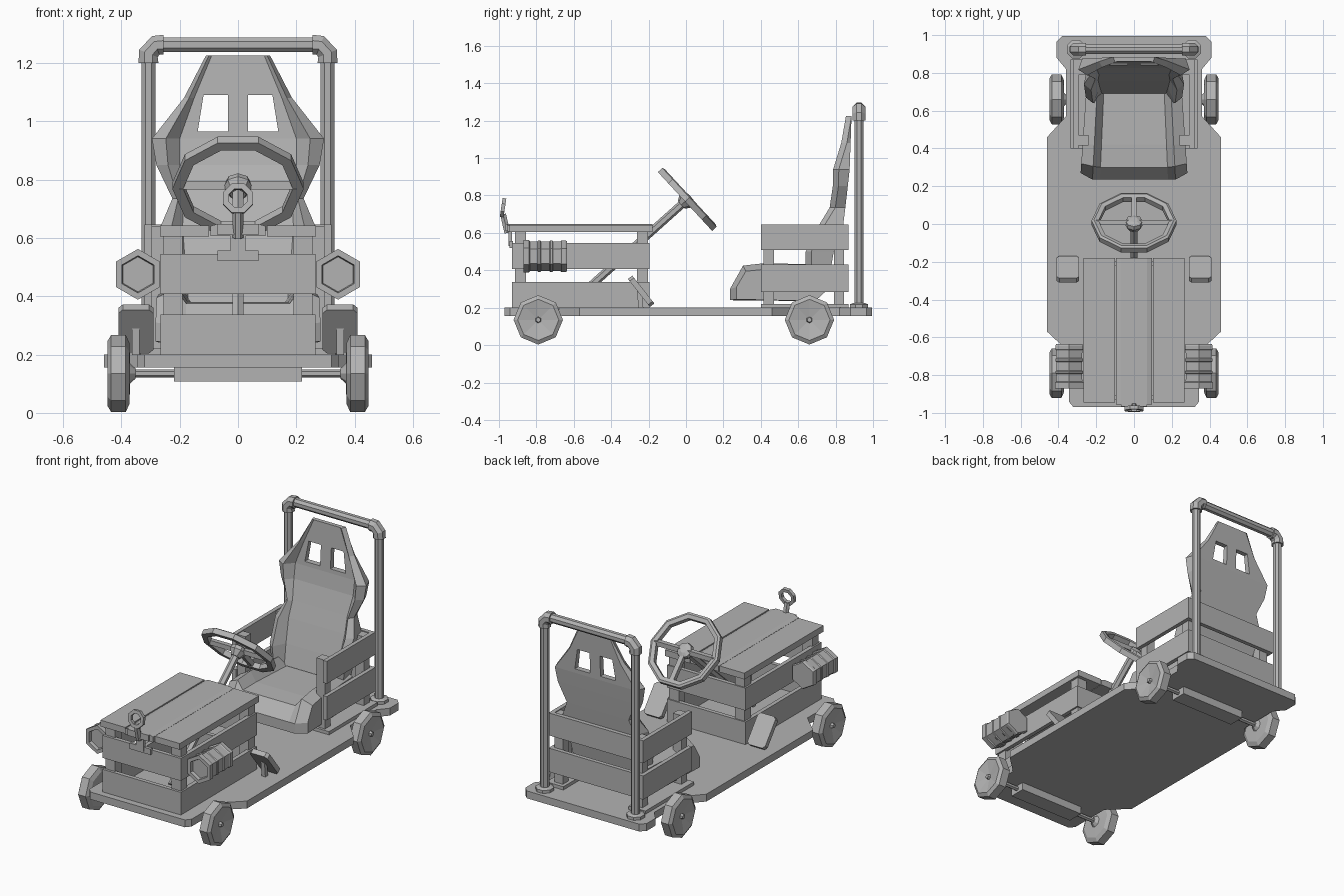
import bpy, bmesh, math
from mathutils import Vector, Matrix

if "Cube" in bpy.data.objects:
    bpy.data.objects.remove(bpy.data.objects["Cube"], do_unlink=True)

GREY = bpy.data.materials.new("plain_grey")
GREY.use_nodes = True
GREY.diffuse_color = (0.45, 0.45, 0.45, 1)
GREY.node_tree.nodes["Principled BSDF"].inputs["Base Color"].default_value = GREY.diffuse_color


def loft(name, rings, closed=False):
    """Skin a list of equal-length point rings; cap the ends unless closed."""
    bm = bmesh.new()
    rows = [[bm.verts.new(p) for p in ring] for ring in rings]
    n = len(rows[0])
    pairs = list(zip(rows, rows[1:])) + ([(rows[-1], rows[0])] if closed else [])
    for a, b in pairs:
        for i in range(n):
            j = (i + 1) % n
            bm.faces.new((a[i], a[j], b[j], b[i]))
    if not closed:
        bm.faces.new(rows[0])
        bm.faces.new(rows[-1])
    bmesh.ops.recalc_face_normals(bm, faces=bm.faces)
    mesh = bpy.data.meshes.new(name)
    bm.to_mesh(mesh)
    bm.free()
    mesh.materials.append(GREY)
    ob = bpy.data.objects.new(name, mesh)
    bpy.context.collection.objects.link(ob)
    return ob


def box(name, x, y, z):
    return loft(name, [[(x[0], y[0], h), (x[1], y[0], h), (x[1], y[1], h), (x[0], y[1], h)] for h in z])


def ring(centre, axis, r, n, phase=0.0):
    """Regular polygon around an axis; phase 0 puts a corner at the top."""
    axis = Vector(axis).normalized()
    up = Vector((1, 0, 0)) if abs(axis.z) > 0.95 else Vector((0, 0, 1))
    u = (up - axis * up.dot(axis)).normalized()
    v = axis.cross(u)
    angles = [phase + math.tau * i / n for i in range(n)]
    return [Vector(centre) + (u * math.cos(a) + v * math.sin(a)) * r for a in angles]


def lathe(name, origin, axis, profile, n, phase=0.0, closed=False):
    axis = Vector(axis).normalized()
    return loft(name, [ring(Vector(origin) + axis * d, axis, r, n, phase) for d, r in profile], closed)


def tube(name, a, b, r, n=6, phase=0.0):
    d = Vector(b) - Vector(a)
    return lathe(name, a, d, [(0, r), (d.length, r)], n, phase)


SIDES = ((1, "left"), (-1, "right"))

# Floor board
half = [(0.32, -0.97), (0.345, -0.94), (0.345, -0.68), (0.38, -0.645), (0.46, -0.57), (0.46, 0.46),
        (0.36, 0.57), (0.36, 0.82), (0.41, 0.88), (0.41, 0.965), (0.38, 0.995)]
outline = half + [(-x, y) for x, y in reversed(half)]
loft("floor_board", [[(x, y, z) for x, y in outline] for z in (0.155, 0.2)])

# Wheels and axles
for y, end in ((-0.79, "front"), (0.66, "rear")):
    box(end + "_axle_block", (-0.22, 0.22), (y - 0.05, y + 0.05), (0.108, 0.155))
    tube(end + "_axle", (-0.4, y, 0.135), (0.4, y, 0.135), 0.014)
    for s, side in SIDES:
        lathe(f"{end}_{side}_wheel", (0, y, 0.135), (s, 0, 0),
              [(0.352, 0.018), (0.37, 0.035), (0.372, 0.105), (0.385, 0.132), (0.435, 0.132),
               (0.448, 0.11), (0.432, 0.02)], 8)
        lathe(f"{end}_{side}_hub_cap", (0, y, 0.135), (s, 0, 0), [(0.42, 0.02), (0.448, 0.013)], 6)

# Front crate: slats, corner posts and lid planks
for z, row in (((0.2, 0.338), "lower"), ((0.408, 0.545), "upper")):
    for s, side in SIDES:
        box(f"hood_{row}_{side}_slat", sorted((s * 0.24, s * 0.265)), (-0.93, -0.195), z)
    box(f"hood_{row}_front_slat", (-0.24, 0.24), (-0.93, -0.905), z)
    box(f"hood_{row}_back_slat", (-0.24, 0.24), (-0.22, -0.195), z)
for s, side in SIDES:
    for y, end in ((-0.915, "front"), (-0.262, "back")):
        box(f"hood_{end}_{side}_post", sorted((s * 0.19, s * 0.255)), (y, y + 0.06), (0.2, 0.606))
    box(f"hood_{side}_plank", sorted((s * 0.1, s * 0.268)), (-0.945, -0.18), (0.605, 0.643))
loft("hood_middle_plank", [[(x, y, z) for x, z in ((-0.095, 0.607), (0.095, 0.607), (0.095, 0.64),
                           (0.07, 0.648), (-0.07, 0.648), (-0.095, 0.64))] for y in (-0.955, -0.18)])

# Tin can headlights: ribbed, with a recessed front
can = [(0.0, 0.08), (0.01, 0.085), (0.03, 0.085), (0.036, 0.08), (0.075, 0.079), (0.08, 0.084), (0.09, 0.084),
       (0.095, 0.079), (0.14, 0.079), (0.145, 0.084), (0.155, 0.084), (0.16, 0.079), (0.2, 0.08),
       (0.205, 0.087), (0.235, 0.087), (0.235, 0.064), (0.215, 0.06)]
for s, side in SIDES:
    lathe(side + "_headlight", (s * 0.343, -0.635, 0.475), (0, -1, 0), can, 6)

# Front ornament: ring on a stem, with clips
lathe("ornament_ring", (0, -0.978, 0.735), (0, -1, 0.15),
      [(-0.01, 0.055), (0.01, 0.055), (0.01, 0.034), (-0.01, 0.034)], 8, math.pi / 8, closed=True)
tube("ornament_stem", (0, -0.955, 0.6), (0, -0.978, 0.7), 0.018, 6)
box("ornament_upper_clip", (-0.07, 0.07), (-0.965, -0.935), (0.61, 0.648))
box("ornament_lower_clip", (-0.07, 0.07), (-0.945, -0.925), (0.52, 0.556))
box("ornament_strap", (-0.025, 0.025), (-0.95, -0.93), (0.53, 0.63))

# Pedals: tilted plates with clipped corners on a short stem
along, normal = Vector((0, -0.62, 0.785)), Vector((0, 0.785, 0.62))
plate = [(0.06, -0.08), (0.06, 0.08), (0.045, 0.095), (-0.045, 0.095),
         (-0.06, 0.08), (-0.06, -0.08), (-0.045, -0.095), (0.045, -0.095)]
for s, side in SIDES:
    c = Vector((s * 0.35, -0.24, 0.288))
    loft(side + "_pedal", [[c + Vector((u, 0, 0)) + along * v + normal * d for u, v in plate]
                           for d in (-0.015, 0.015)])
    tube(side + "_pedal_stem", (s * 0.35, -0.24, 0.19), (s * 0.35, -0.25, 0.29), 0.018, 4, math.pi / 4)

# Steering column and wheel
hub, axis = Vector((0, 0.008, 0.78)), Vector((0, 0.735, 0.678))
tube("steering_column", (0, -0.64, 0.2), hub - axis * 0.02, 0.022, 6)
lathe("steering_rim", hub, axis, [(-0.018, 0.225), (0.014, 0.225), (0.02, 0.212), (0.014, 0.188), (-0.018, 0.188)],
      10, math.pi / 10, closed=True)
lathe("steering_hub", hub, axis, [(-0.045, 0.028), (-0.01, 0.05), (0.012, 0.045), (0.022, 0.02)], 8)
down = Vector((0, 0.678, -0.735))
for tip, label in ((Vector((1, 0, 0)), "left"), (Vector((-1, 0, 0)), "right"), (down, "lower")):
    tube(label + "_steering_spoke", hub, hub + tip * 0.2, 0.02, 4, math.pi / 4)

# Rear crate around the seat
for z, row in (((0.285, 0.43), "lower"), ((0.508, 0.645), "upper")):
    for s, side in SIDES:
        box(f"crate_{row}_{side}_slat", sorted((s * 0.295, s * 0.32)), (0.4, 0.87), z)
    box(f"crate_{row}_back_slat", (-0.295, 0.295), (0.845, 0.87), z)
for s, side in SIDES:
    for y, end in ((0.415, "front"), (0.79, "back")):
        box(f"crate_{end}_{side}_post", sorted((s * 0.24, s * 0.297)), (y, y + 0.055), (0.2, 0.64))
    box(f"crate_{side}_runner", sorted((s * 0.22, s * 0.335)), (0.4, 0.87), (0.198, 0.22))

# Seat cushion with raised side bolsters
side_cut = [(0.27, 0.245), (0.27, 0.31), (0.32, 0.395), (0.42, 0.405), (0.75, 0.4), (0.75, 0.29), (0.69, 0.235)]
rim_cut = [(0.235, 0.24), (0.235, 0.3), (0.305, 0.425), (0.42, 0.438), (0.75, 0.43), (0.75, 0.29), (0.69, 0.235)]
mid_cut = [(0.235, 0.24), (0.235, 0.3), (0.3, 0.375), (0.42, 0.38), (0.75, 0.375), (0.75, 0.29), (0.69, 0.235)]
stations = [(-0.285, side_cut), (-0.22, rim_cut), (-0.18, mid_cut), (0.18, mid_cut), (0.22, rim_cut), (0.285, side_cut)]
loft("seat_cushion", [[(x * (1 - 0.24 * (y - 0.235)), y, z) for y, z in cut] for x, cut in stations])

# Seat back: height, outer and inner half width, then back, inner and wing depth
levels = [(0.38, 0.24, 0.17, 0.77, 0.69, 0.64), (0.5, 0.255, 0.18, 0.79, 0.72, 0.64),
          (0.64, 0.265, 0.19, 0.84, 0.76, 0.71), (0.735, 0.225, 0.185, 0.852, 0.79, 0.768),
          (0.85, 0.28, 0.2, 0.865, 0.825, 0.785), (0.94, 0.295, 0.2, 0.875, 0.84, 0.787),
          (1.08, 0.185, 0.15, 0.88, 0.85, 0.83), (1.225, 0.11, 0.09, 0.885, 0.86, 0.855)]
seat_back = loft("seat_back", [[(-o * 0.93, b, z), (-o, w + 0.03, z), (-(o + i) / 2, w, z), (-i, m, z),
                                (i, m, z), ((o + i) / 2, w, z), (o, w + 0.03, z), (o * 0.93, b, z)]
                               for z, o, i, b, m, w in levels])
for s, side in SIDES:
    hole = [(s * 0.035, 0.965), (s * 0.138, 0.965), (s * 0.118, 1.09), (s * 0.035, 1.09)]
    cutter = loft(side + "_cutter", [[(x, y, z) for x, z in hole] for y in (0.7, 1.0)])
    cutter.hide_render = True
    cut = seat_back.modifiers.new("harness_hole", "BOOLEAN")
    cut.operation, cut.object, cut.solver = "DIFFERENCE", cutter, "EXACT"
    bpy.context.view_layer.objects.active = seat_back
    bpy.ops.object.modifier_apply(modifier=cut.name)
    bpy.data.objects.remove(cutter, do_unlink=True)

# Roll bar: two posts, cross bar, elbows and base flanges
Y = 0.925
tube("roll_cross_bar", (-0.28, Y, 1.262), (0.28, Y, 1.262), 0.027, 8, math.pi / 8)
for s, side in SIDES:
    tube(side + "_roll_post", (s * 0.307, Y, 0.2), (s * 0.307, Y, 1.24), 0.026, 8, math.pi / 8)
    lathe(side + "_roll_flange", (s * 0.307, Y, 0.2), (0, 0, 1), [(0, 0.052), (0.018, 0.052), (0.024, 0.036)], 8, math.pi / 8)
    bend = [((0.307, 1.2), 0), ((0.307, 1.232), 22), ((0.282, 1.26), 68), ((0.255, 1.262), 90)]
    rings = []
    for (x, z), angle in bend:
        turn = math.radians(angle)
        out = Vector((s * math.cos(turn), 0, math.sin(turn)))
        rings.append([Vector((s * x, Y, z)) + (out * math.cos(a) + Vector((0, 1, 0)) * math.sin(a)) * 0.037
                      for a in [math.tau * (k + 0.5) / 8 for k in range(8)]])
    loft(side + "_roll_elbow", rings)
